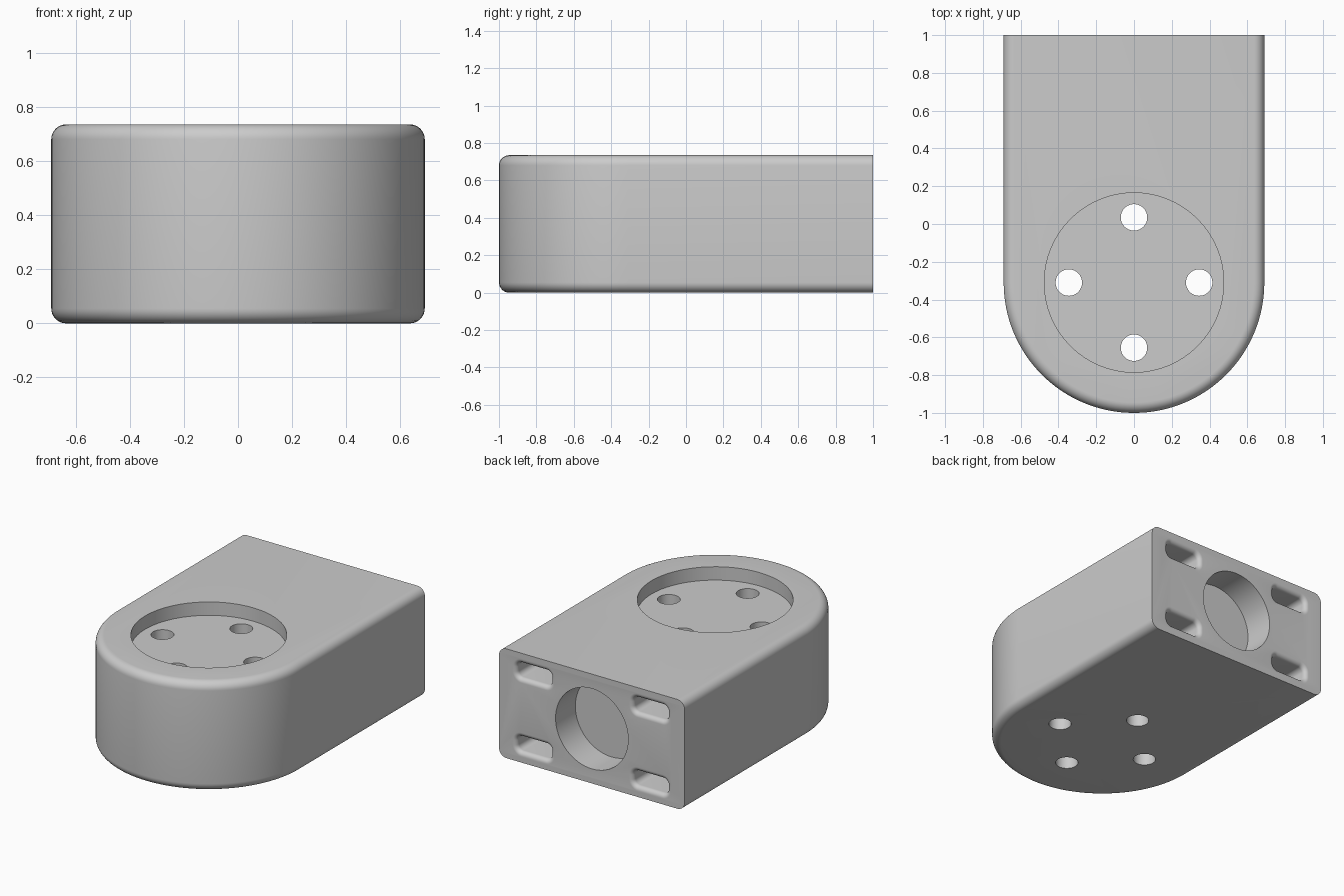
import bpy, bmesh
from math import sin, cos, pi

cube = bpy.data.objects.get("Cube")
if cube:
    bpy.data.objects.remove(cube, do_unlink=True)

HALF_W, HEIGHT, BACK, CENTRE_Y = 0.69, 0.735, 1.0, -0.31
FILLET, STEPS = 0.055, 8

grey = bpy.data.materials.new("plain_grey")
grey.use_nodes = True
colour = (0.6, 0.6, 0.6, 1)
grey.diffuse_color = colour
grey.node_tree.nodes["Principled BSDF"].inputs["Base Color"].default_value = colour


def loft(name, rings):
    """Skin a stack of equal closed rings and cap both ends."""
    bm = bmesh.new()
    loops = [[bm.verts.new(p) for p in ring] for ring in rings]
    n = len(loops[0])
    for a, b in zip(loops, loops[1:]):
        for i in range(n):
            j = (i + 1) % n
            bm.faces.new((a[i], a[j], b[j], b[i]))
    bm.faces.new(loops[0])
    bm.faces.new(loops[-1])
    bmesh.ops.recalc_face_normals(bm, faces=bm.faces)
    mesh = bpy.data.meshes.new(name)
    bm.to_mesh(mesh)
    bm.free()
    mesh.materials.append(grey)
    obj = bpy.data.objects.new(name, mesh)
    bpy.context.collection.objects.link(obj)
    return obj


def outline(inset, z):
    """Straight sides, round front and flat back."""
    r = HALF_W - inset
    arc = [(r * cos(a), CENTRE_Y + r * sin(a), z)
           for a in (pi + pi * i / 64 for i in range(65))]
    return [(-r, BACK, z)] + arc + [(r, BACK, z)]


def rounded_slot(cx, cz, y, w, h, r):
    """Rounded rectangle facing the back."""
    ring = []
    for k, (sx, sz) in enumerate([(1, 1), (-1, 1), (-1, -1), (1, -1)]):
        for i in range(9):
            a = (k + i / 8) * pi / 2
            ring.append((cx + sx * (w - r) + r * cos(a), y,
                         cz + sz * (h - r) + r * sin(a)))
    return ring


def cylinder(name, radius, start, end, axis):
    """Round cutter along z or y, from start to end."""
    def ring(p):
        angles = [2 * pi * i / 64 for i in range(64)]
        if axis == "z":
            return [(start[0] + radius * cos(a), start[1] + radius * sin(a), p) for a in angles]
        return [(start[0] + radius * cos(a), p, start[2] + radius * sin(a)) for a in angles]
    first = start[2] if axis == "z" else start[1]
    return loft(name, [ring(first), ring(end)])


# Main body with filleted top and bottom rims
quarter = [pi / 2 * i / STEPS for i in range(STEPS + 1)]
lower = [(FILLET * (1 - sin(a)), FILLET * (1 - cos(a))) for a in quarter]
levels = lower + [(d, HEIGHT - z) for d, z in reversed(lower)]
body = loft("body", [outline(d, z) for d, z in levels])

# Round recess in the top, and four holes right through it
cutters = [cylinder("recess_cutter", 0.475, (0, CENTRE_Y, HEIGHT - 0.09), HEIGHT + 0.1, "z")]
for k in range(4):
    x, y = 0.345 * cos(k * pi / 2), CENTRE_Y + 0.345 * sin(k * pi / 2)
    cutters.append(cylinder("through_hole_cutter", 0.07, (x, y, -0.1), HEIGHT + 0.1, "z"))

# Blind bore in the back
cutters.append(cylinder("bore_cutter", 0.27, (0, BACK - 0.21, HEIGHT / 2), BACK + 0.1, "y"))

# Four slots in the back with softened mouths
LIP = 0.03
for sx in (-1, 1):
    for sz in (-1, 1):
        path = [(-0.05, LIP)] + [(LIP * (1 - cos(a)), LIP * (1 - sin(a))) for a in quarter]
        path.append((0.35, 0))
        rings = [rounded_slot(sx * 0.433, HEIGHT / 2 + sz * 0.247, BACK - t,
                              0.127 + d, 0.05 + d, 0.035 + d) for t, d in path]
        cutters.append(loft("slot_cutter", rings))

for cutter in cutters:
    cutter.hide_render = True
    cutter.hide_set(True)
    cut = body.modifiers.new(cutter.name, "BOOLEAN")
    cut.operation = "DIFFERENCE"
    cut.solver = "EXACT"
    cut.object = cutter

# Bake the cuts, drop the cutters and shade smoothly between sharp edges
bpy.context.view_layer.update()
result = bpy.data.meshes.new_from_object(
    body.evaluated_get(bpy.context.evaluated_depsgraph_get()))
body.modifiers.clear()
body.data = result
result.name = "body"
for cutter in cutters:
    bpy.data.objects.remove(cutter, do_unlink=True)
bpy.ops.object.select_all(action="DESELECT")
body.select_set(True)
bpy.context.view_layer.objects.active = body
bpy.ops.object.shade_smooth_by_angle(angle=pi / 6)
